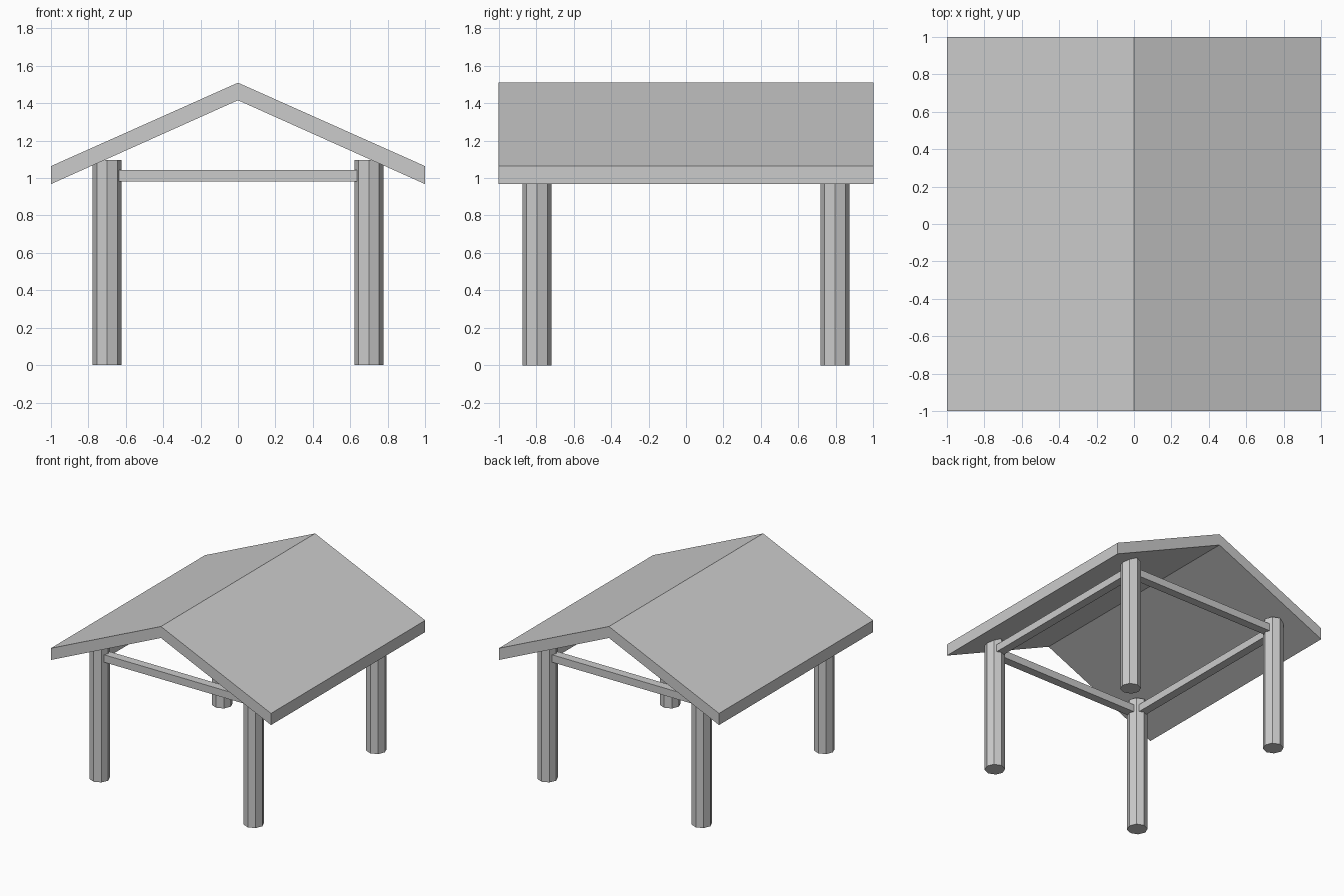
import bpy
import bmesh

cube = bpy.data.objects.get("Cube")
if cube:
    bpy.data.objects.remove(cube, do_unlink=True)

# One plain grey for everything
grey = bpy.data.materials.new("plain grey")
grey.use_nodes = True
colour = (0.6, 0.6, 0.6, 1)
grey.diffuse_color = colour
grey.node_tree.nodes["Principled BSDF"].inputs["Base Color"].default_value = colour

POST_X, POST_Y = 0.7, 0.795
POST_R, POST_H = 0.078, 1.097
BEAM_W, BEAM_LOW, BEAM_HIGH = 0.07, 0.982, 1.043


def add_object(name, bm):
    bmesh.ops.recalc_face_normals(bm, faces=bm.faces)
    mesh = bpy.data.meshes.new(name)
    bm.to_mesh(mesh)
    bm.free()
    mesh.materials.append(grey)
    obj = bpy.data.objects.new(name, mesh)
    bpy.context.collection.objects.link(obj)
    return obj


def add_post(name, x, y):
    bm = bmesh.new()
    bmesh.ops.create_cone(bm, cap_ends=True, segments=8, radius1=POST_R,
                          radius2=POST_R, depth=POST_H)
    bmesh.ops.translate(bm, verts=bm.verts, vec=(x, y, POST_H / 2))
    add_object(name, bm)


def add_beam(name, x, y, length_x, length_y):
    bm = bmesh.new()
    bmesh.ops.create_cube(bm, size=1)
    bmesh.ops.scale(bm, verts=bm.verts, vec=(length_x, length_y, BEAM_HIGH - BEAM_LOW))
    bmesh.ops.translate(bm, verts=bm.verts, vec=(x, y, (BEAM_LOW + BEAM_HIGH) / 2))
    add_object(name, bm)


# Gabled roof: chevron profile extruded from front to back
bm = bmesh.new()
profile = [(-1, 1.064), (0, 1.51), (1, 1.064), (1, 0.968), (0, 1.416), (-1, 0.968)]
verts = [bm.verts.new((x, -1, z)) for x, z in profile]
face = bm.faces.new(verts)
extruded = bmesh.ops.extrude_face_region(bm, geom=[face])["geom"]
bmesh.ops.translate(bm, vec=(0, 2, 0),
                    verts=[g for g in extruded if isinstance(g, bmesh.types.BMVert)])
add_object("roof", bm)

# Four octagonal posts
for end, sy in (("front", -1), ("back", 1)):
    for side, sx in (("left", 1), ("right", -1)):
        add_post(f"{end}_{side}_post", sx * POST_X, sy * POST_Y)

# Tie beams joining the posts
for end, sy in (("front", -1), ("back", 1)):
    add_beam(f"{end}_beam", 0, sy * POST_Y, 2 * POST_X - 0.1, BEAM_W)
for side, sx in (("left", 1), ("right", -1)):
    add_beam(f"{side}_beam", sx * POST_X, 0, BEAM_W, 2 * POST_Y - 0.1)
